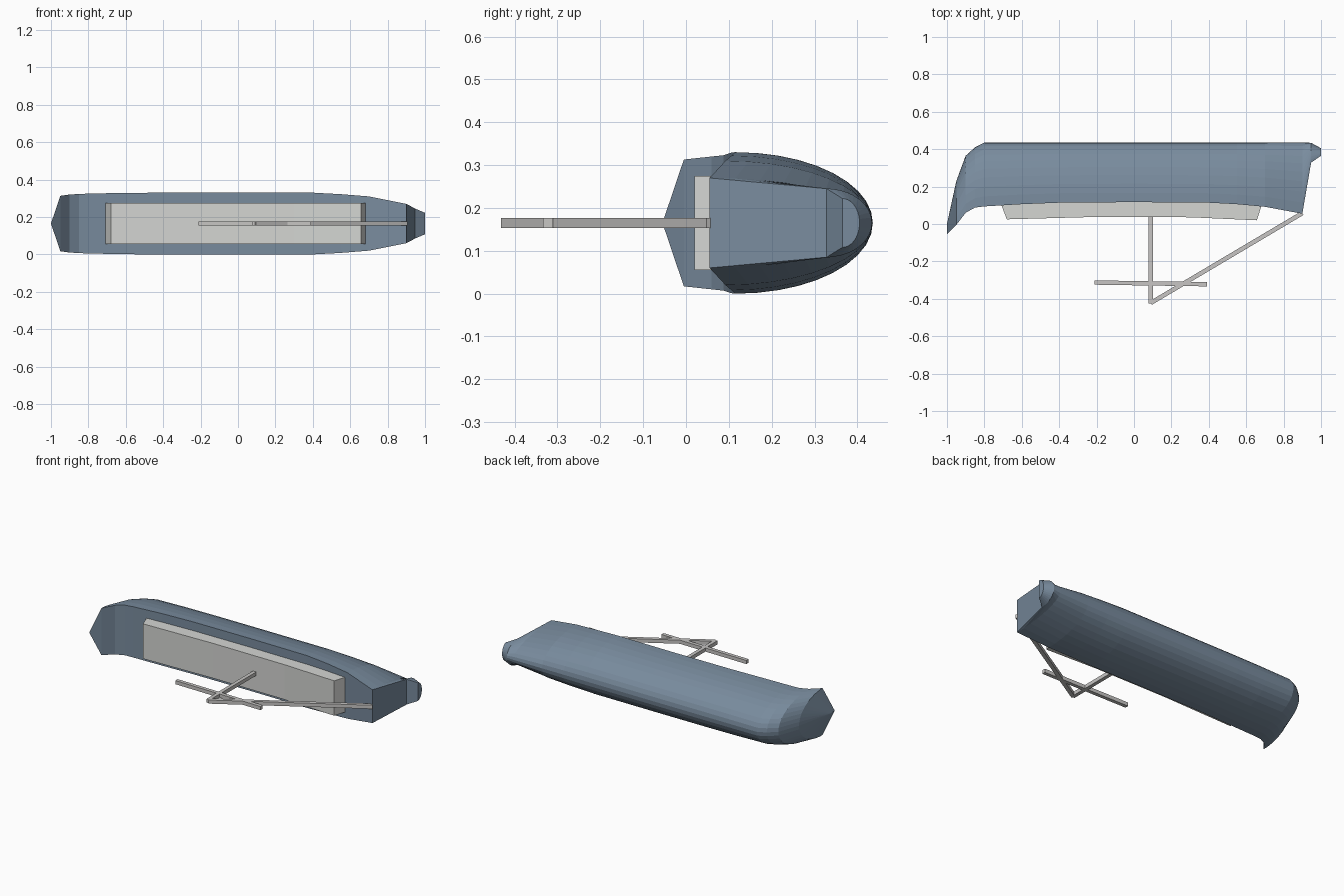
import bpy, bmesh, math
from mathutils import Vector

if "Cube" in bpy.data.objects:
    bpy.data.objects.remove(bpy.data.objects["Cube"])

MID = 0.165  # height of the boat's symmetry plane


def material(name, color):
    m = bpy.data.materials.new(name)
    m.use_nodes = True
    m.diffuse_color = (*color, 1)
    m.node_tree.nodes["Principled BSDF"].inputs["Base Color"].default_value = (*color, 1)
    return m


hull_blue = material("slate blue", (0.19, 0.26, 0.34))
cabin_white = material("off white", (0.66, 0.67, 0.65))
spar_grey = material("spar grey", (0.57, 0.56, 0.55))


def finish(name, bm, mat):
    bmesh.ops.remove_doubles(bm, verts=bm.verts, dist=0.0005)
    bmesh.ops.recalc_face_normals(bm, faces=bm.faces)
    mesh = bpy.data.meshes.new(name)
    bm.to_mesh(mesh)
    bm.free()
    mesh.materials.append(mat)
    obj = bpy.data.objects.new(name, mesh)
    bpy.context.collection.objects.link(obj)
    return obj


def loft(name, sections, mat):
    """Skin closed rings of equal length and cap both ends."""
    bm = bmesh.new()
    rings = [[bm.verts.new(p) for p in ring] for ring in sections]
    for a, b in zip(rings, rings[1:]):
        for i in range(len(a)):
            j = (i + 1) % len(a)
            bm.faces.new((a[i], a[j], b[j], b[i]))
    bm.faces.new(rings[0])
    bm.faces.new(rings[-1])
    return finish(name, bm, mat)


# Hull stations: x, deck edge y, keel y, half beam
STATIONS = [
    (-1.0, -0.055, 0.0, 0.0), (-0.95, -0.005, 0.23, 0.148),
    (-0.9, 0.06, 0.365, 0.155), (-0.85, 0.088, 0.41, 0.158),
    (-0.8, 0.094, 0.436, 0.16), (-0.6, 0.106, 0.436, 0.164),
    (-0.4, 0.114, 0.436, 0.165), (0.0, 0.117, 0.436, 0.165),
    (0.4, 0.114, 0.436, 0.165), (0.55, 0.106, 0.436, 0.157),
    (0.7, 0.092, 0.436, 0.145), (0.9, 0.055, 0.436, 0.105),
    (0.947, 0.328, 0.434, 0.08), (1.0, 0.365, 0.405, 0.057),
]
STEPS = 20


def hull_ring(x, deck, keel, half):
    angles = [math.pi * i / STEPS for i in range(STEPS + 1)]
    return [(x, deck + (keel - deck) * math.sin(a), MID + half * math.cos(a)) for a in angles]


loft("hull", [hull_ring(*s) for s in STATIONS], hull_blue)

# Cabin with raked ends and a gently curved roof: roof x, base x, roof y
CABIN = [(-0.68, -0.72, 0.025), (-0.2, -0.2, 0.038), (0.3, 0.3, 0.036), (0.657, 0.692, 0.02)]
loft("cabin", [[(rx, ry, MID - 0.11), (rx, ry, MID + 0.11),
                (bx, 0.13, MID + 0.11), (bx, 0.13, MID - 0.11)] for rx, bx, ry in CABIN], cabin_white)


def spar(name, start, end, size=0.023):
    a, b = (Vector((*p, MID)) for p in (start, end))
    side = (b - a).normalized().cross(Vector((0, 0, 1))) * size / 2
    up = Vector((0, 0, size / 2))
    loft(name, [[p + side + up, p - side + up, p - side - up, p + side - up] for p in (a, b)], spar_grey)


# Mast and rigging
spar("mast", (0.09, 0.13), (0.09, -0.425))
spar("cross_spar", (-0.21, -0.313), (0.39, -0.322))
spar("stern_stay", (0.09, -0.422), (0.9, 0.058))
